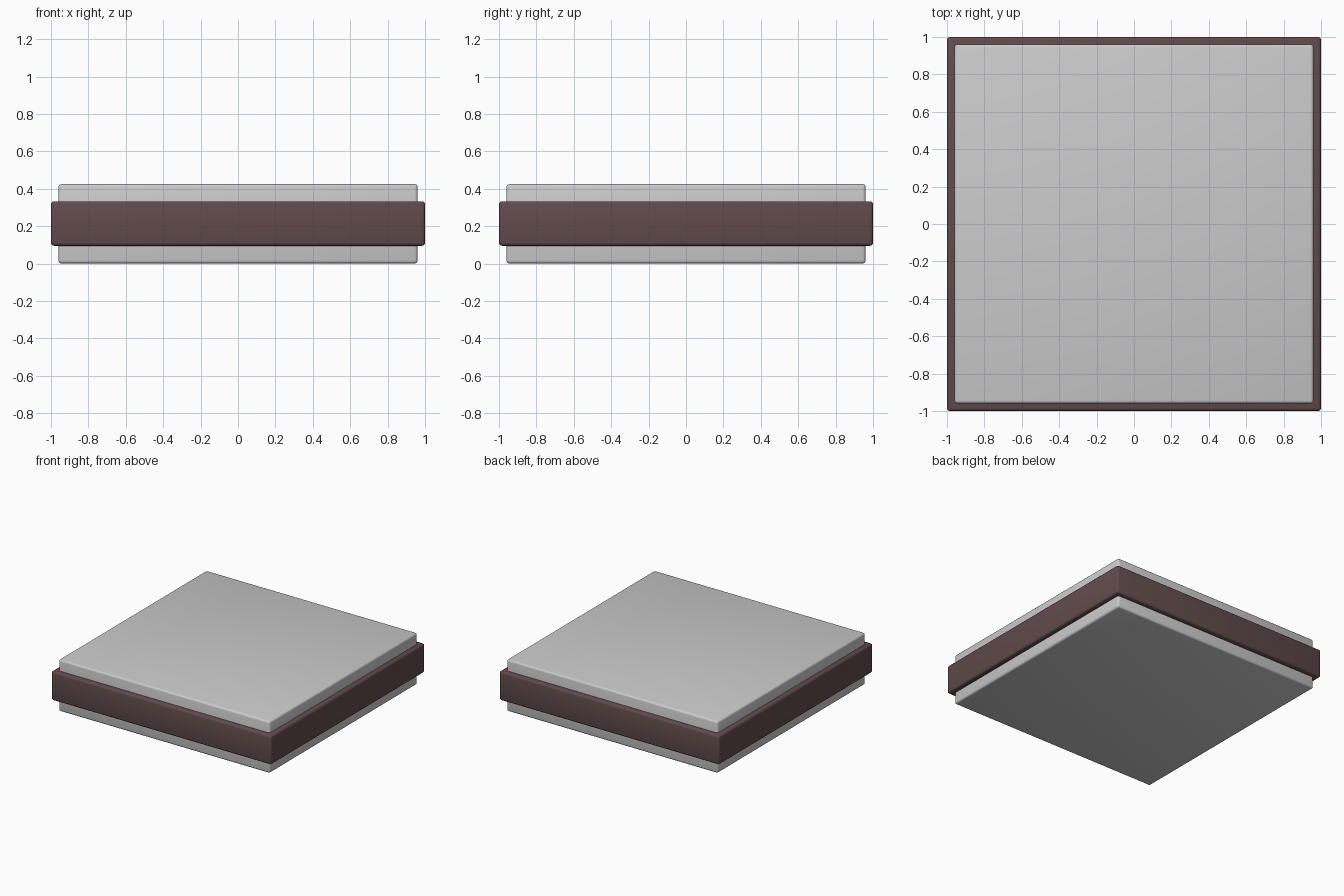
import bpy

if "Cube" in bpy.data.objects:
    bpy.data.objects.remove(bpy.data.objects["Cube"])


def rounded_block(name, width, z0, z1, bevel):
    """Square slab with softly rounded edges, spanning z0..z1."""
    bpy.ops.mesh.primitive_cube_add(size=1, location=(0, 0, (z0 + z1) / 2))
    ob = bpy.context.object
    ob.name = name
    ob.scale = (width, width, z1 - z0)
    bpy.ops.object.transform_apply(location=False, rotation=False, scale=True)
    mod = ob.modifiers.new("soft_edges", "BEVEL")
    mod.width = bevel
    mod.segments = 3
    bpy.ops.object.modifier_apply(modifier=mod.name)
    bpy.ops.object.shade_smooth_by_angle()
    return ob


# Grey slab showing above and below the band
rounded_block("slab", 1.92, 0.0, 0.425, 0.016)

# Dark brown band around the middle
band = rounded_block("band", 2.0, 0.095, 0.333, 0.016)
brown = bpy.data.materials.new("dark_brown")
brown.diffuse_color = (0.12, 0.07, 0.07, 1)
brown.use_nodes = True
brown.node_tree.nodes["Principled BSDF"].inputs["Base Color"].default_value = brown.diffuse_color
band.data.materials.append(brown)
